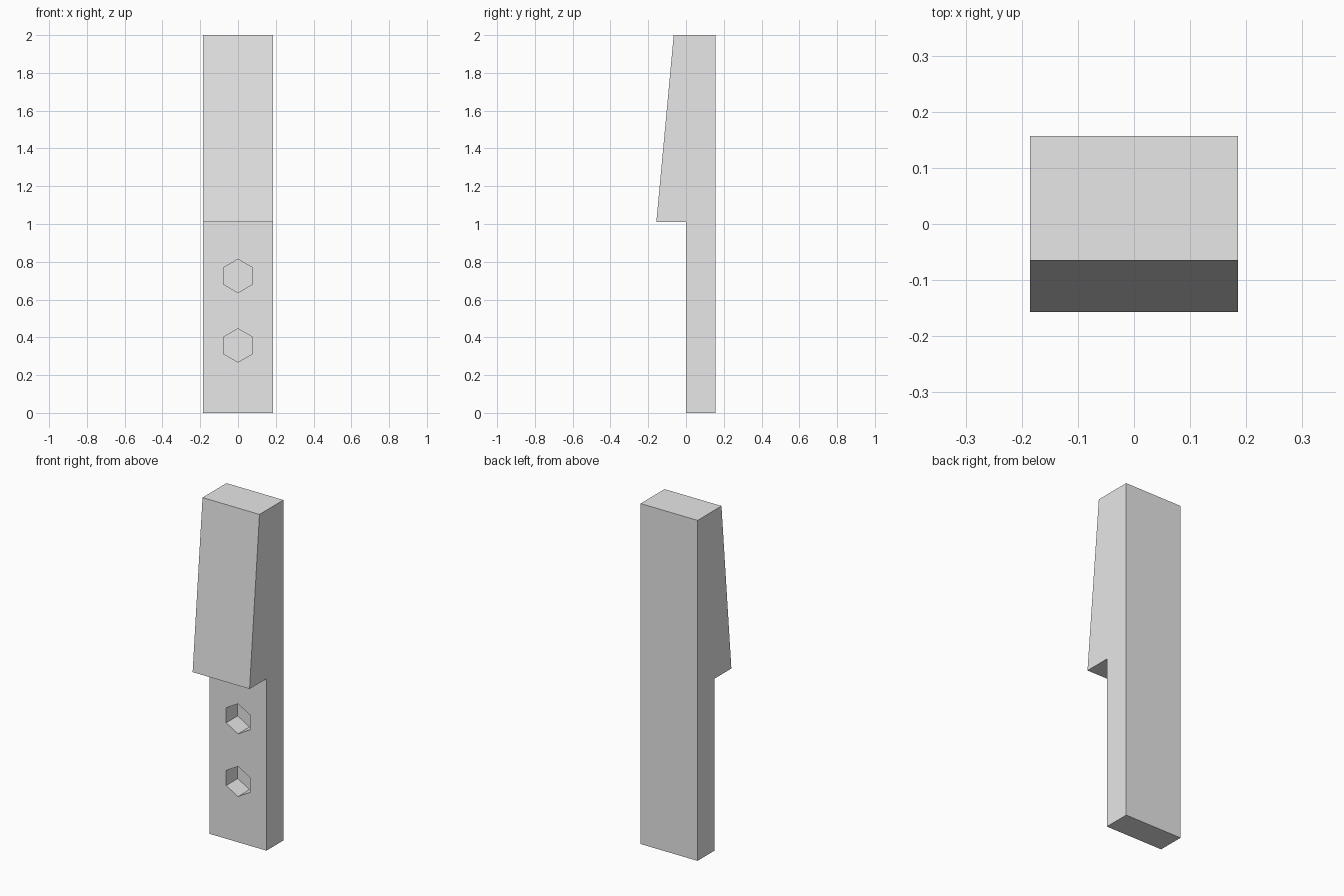
import bpy
import bmesh
from math import radians
from mathutils import Matrix, Vector

cube = bpy.data.objects.get("Cube")
if cube:
    bpy.data.objects.remove(cube, do_unlink=True)

HALF_WIDTH = 0.185
POCKET_RADIUS = 0.0885
POCKET_DEPTH = 0.107

grey = bpy.data.materials.new("light grey")
grey.use_nodes = True
colour = (0.8, 0.8, 0.8, 1)
grey.diffuse_color = colour
grey.node_tree.nodes["Principled BSDF"].inputs["Base Color"].default_value = colour


def make_object(name, bm):
    bmesh.ops.recalc_face_normals(bm, faces=bm.faces)
    mesh = bpy.data.meshes.new(name)
    bm.to_mesh(mesh)
    bm.free()
    mesh.materials.append(grey)
    obj = bpy.data.objects.new(name, mesh)
    bpy.context.collection.objects.link(obj)
    return obj


# Stepped body: side profile (y, z) extruded across the width
profile = [(0.157, 0), (0.157, 2), (-0.065, 2), (-0.157, 1.01), (0, 1.01), (0, 0)]
bm = bmesh.new()
side = bm.faces.new([bm.verts.new((-HALF_WIDTH, y, z)) for y, z in profile])
extruded = bmesh.ops.extrude_face_region(bm, geom=[side], use_keep_orig=True)
moved = [v for v in extruded["geom"] if isinstance(v, bmesh.types.BMVert)]
bmesh.ops.translate(bm, verts=moved, vec=Vector((2 * HALF_WIDTH, 0, 0)))
body = make_object("wedge_body", bm)

# Two blind hexagonal pockets, points up, cut into the lower front
bm = bmesh.new()
for height in (0.357, 0.725):
    place = Matrix.Translation((0, 0, height)) @ Matrix.Rotation(radians(90), 4, "X")
    bmesh.ops.create_cone(bm, cap_ends=True, segments=6, radius1=POCKET_RADIUS,
                          radius2=POCKET_RADIUS, depth=2 * POCKET_DEPTH, matrix=place)
cutter = make_object("hex_pocket_cutter", bm)
cutter.hide_render = True
cutter.hide_set(True)

cut = body.modifiers.new("hex pockets", "BOOLEAN")
cut.operation = "DIFFERENCE"
cut.solver = "EXACT"
cut.object = cutter
